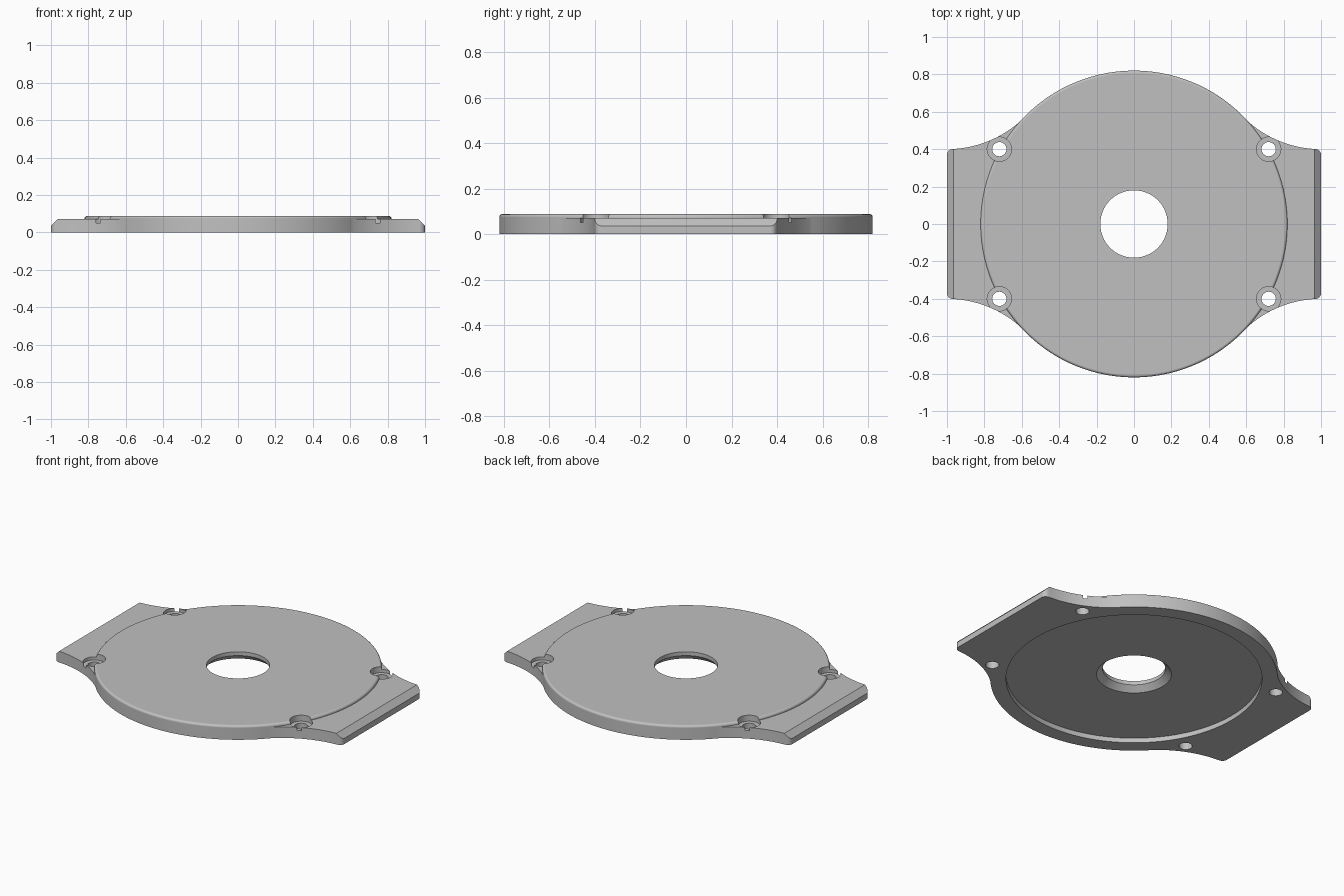
import bpy, bmesh, math
from math import sin, cos, pi, sqrt

old = bpy.data.objects.get("Cube")
if old:
    bpy.data.objects.remove(old, do_unlink=True)

# Main sizes
DISC_R, DISC_TOP = 0.82, 0.088
FLANGE_TOP, HALF_W, CORNER = 0.07, 0.4, 0.03
CHAMFER = 0.034
FILLET = 0.014
HOLE_X, HOLE_Y = 0.72, 0.4

# Single colour
grey = bpy.data.materials.new("light_grey")
grey.use_nodes = True
colour = (0.53, 0.53, 0.53, 1)
grey.diffuse_color = colour
grey.node_tree.nodes["Principled BSDF"].inputs["Base Color"].default_value = colour


def finish(name, bm):
    bmesh.ops.remove_doubles(bm, verts=bm.verts, dist=1e-5)
    bmesh.ops.recalc_face_normals(bm, faces=bm.faces)
    mesh = bpy.data.meshes.new(name)
    bm.to_mesh(mesh)
    bm.free()
    mesh.materials.append(grey)
    ob = bpy.data.objects.new(name, mesh)
    bpy.context.collection.objects.link(ob)
    return ob


def lathe(name, profile, steps, at=(0, 0)):
    """Solid of revolution about a vertical axis; ends are capped with flat faces."""
    bm = bmesh.new()
    rings = [[bm.verts.new((at[0] + r * cos(2 * pi * i / steps),
                            at[1] + r * sin(2 * pi * i / steps), z))
              for i in range(steps)] for r, z in profile]
    for low, high in zip(rings, rings[1:]):
        for i in range(steps):
            j = (i + 1) % steps
            bm.faces.new((low[i], low[j], high[j], high[i]))
    bm.faces.new(rings[0])
    bm.faces.new(rings[-1])
    return finish(name, bm)


def prism(name, outline, vector, start):
    """Extrude a flat outline along a vector."""
    bm = bmesh.new()
    face = bm.faces.new([bm.verts.new(start(a, b)) for a, b in outline])
    new = bmesh.ops.extrude_face_region(bm, geom=[face])["geom"]
    verts = [v for v in new if isinstance(v, bmesh.types.BMVert)]
    bmesh.ops.translate(bm, verts=verts, vec=vector)
    return finish(name, bm)


def combine(target, other, operation):
    mod = target.modifiers.new(operation.title(), "BOOLEAN")
    mod.operation, mod.solver, mod.object = operation, "EXACT", other
    bpy.context.view_layer.objects.active = target
    bpy.ops.object.modifier_apply(modifier=mod.name)
    bpy.data.objects.remove(other, do_unlink=True)


# Round cover disc with a filleted top edge
profile = [(DISC_R, -0.03)]
for i in range(6):
    a = i / 5 * pi / 2
    profile.append((DISC_R - FILLET + FILLET * cos(a), DISC_TOP - FILLET + FILLET * sin(a)))
plate = lathe("cover_plate", profile, 160)

# Side flanges: concave flanks and rounded outer corners
ARC_Y = 0.988
ARC_R = ARC_Y - HALF_W
quarter = [(0.4, 0.4)]
for i in range(21):
    x = 0.6 + i / 20 * (1 - CORNER - 0.6)
    quarter.append((x, ARC_Y - sqrt(ARC_R ** 2 - (x - 1) ** 2)))
for i in range(1, 7):
    a = pi / 2 * (1 - i / 6)
    quarter.append((1 - CORNER + CORNER * cos(a), HALF_W - CORNER + CORNER * sin(a)))
right = quarter + [(x, -y) for x, y in reversed(quarter)]
outline = right + [(-x, -y) for x, y in right]
flange = prism("side_flanges", outline, (0, 0, FLANGE_TOP + 0.02), lambda x, y: (x, y, -0.02))

# Sloped upper edge on both flange ends
for s in (-1, 1):
    over = 0.05
    wedge = [(1 - CHAMFER - over, FLANGE_TOP + over),
             (1 + over, FLANGE_TOP - CHAMFER - over),
             (1 + over, FLANGE_TOP + over)]
    cutter = prism("edge_cutter", wedge, (0, 2, 0), lambda x, z: (s * x, -1, z))
    combine(flange, cutter, "DIFFERENCE")

combine(plate, flange, "UNION")

# Flat underside
base = prism("base_cutter", [(-2, -2), (2, -2), (2, 2), (-2, 2)], (0, 0, -0.2),
             lambda x, y: (x, y, 0))
combine(plate, base, "DIFFERENCE")

# Shallow round recess below, and the chamfered centre opening
recess = [(0.73, -0.1), (0.73, 0.03), (0.214, 0.03), (0.18, 0.064), (0.18, 0.2)]
combine(plate, lathe("recess_cutter", recess, 128), "DIFFERENCE")

# Four counterbored screw holes
screw = [(0.038, -0.1), (0.038, 0.05), (0.065, 0.05), (0.065, 0.2)]
for sx in (-1, 1):
    for sy in (-1, 1):
        cutter = lathe("screw_cutter", screw, 40, (sx * HOLE_X, sy * HOLE_Y))
        combine(plate, cutter, "DIFFERENCE")

# Smooth curved walls, flat large faces
bpy.ops.object.select_all(action="DESELECT")
plate.select_set(True)
bpy.context.view_layer.objects.active = plate
bpy.ops.object.shade_smooth_by_angle(angle=math.radians(30))
weighted = plate.modifiers.new("Weighted Normals", "WEIGHTED_NORMAL")
weighted.keep_sharp = True
